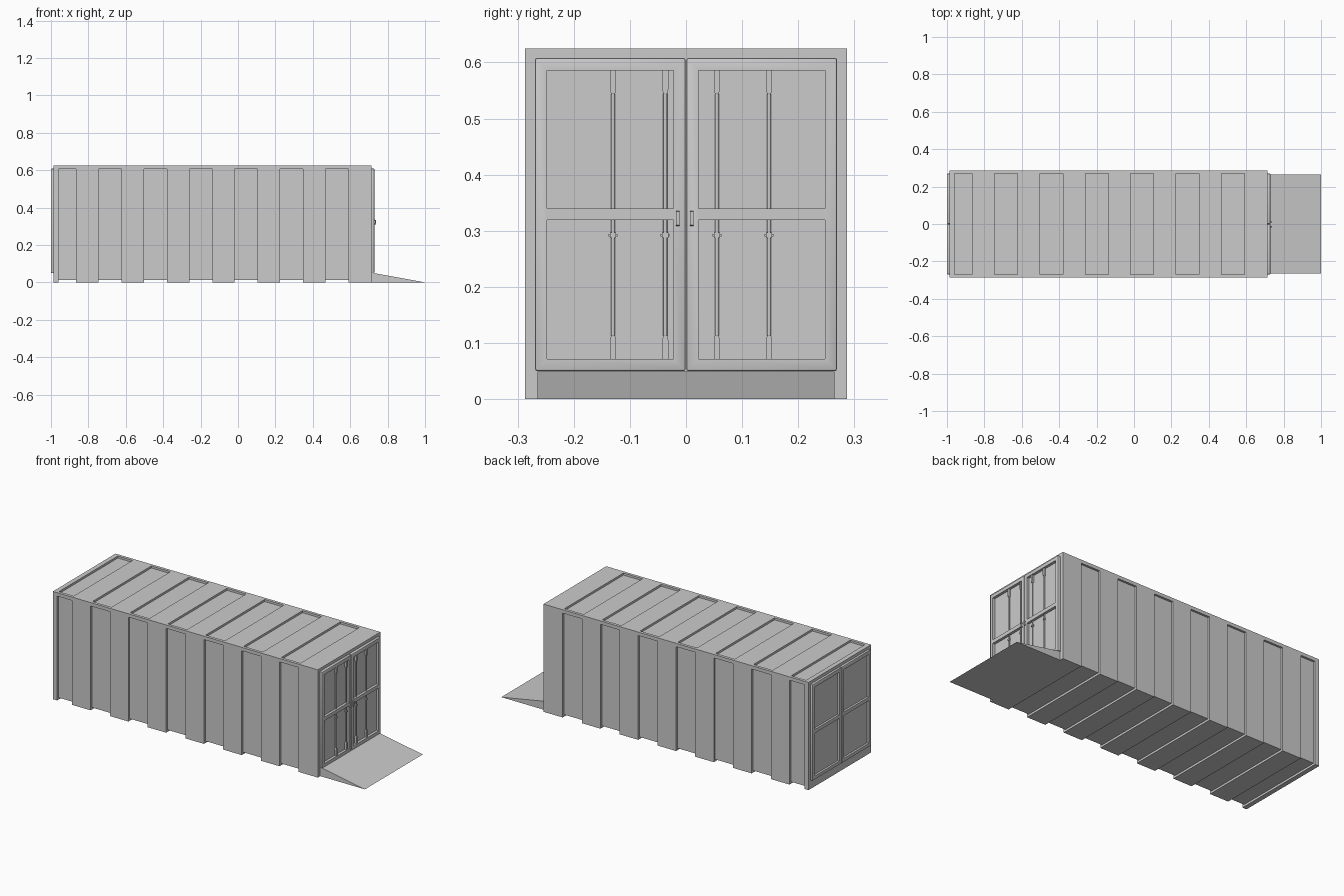
import bpy, bmesh, math
from mathutils import Vector

if "Cube" in bpy.data.objects:
    bpy.data.objects.remove(bpy.data.objects["Cube"])


def prism(name, pts, axis, a, b):
    """Extrude a 2D profile from a to b along 'x' (pts are y,z) or 'y' (pts are x,z)."""
    bm = bmesh.new()
    put = (lambda p, t: (t, p[0], p[1])) if axis == 'x' else (lambda p, t: (p[0], t, p[1]))
    f = bm.faces.new([bm.verts.new(put(p, a)) for p in pts])
    ext = bmesh.ops.extrude_face_region(bm, geom=[f])
    d = Vector((b - a, 0, 0)) if axis == 'x' else Vector((0, b - a, 0))
    bmesh.ops.translate(bm, vec=d, verts=[v for v in ext['geom'] if isinstance(v, bmesh.types.BMVert)])
    bmesh.ops.recalc_face_normals(bm, faces=bm.faces)
    me = bpy.data.meshes.new(name)
    bm.to_mesh(me)
    bm.free()
    ob = bpy.data.objects.new(name, me)
    bpy.context.collection.objects.link(ob)
    return ob


def box(name, x0, x1, y0, y1, z0, z1):
    return prism(name, [(y0, z0), (y1, z0), (y1, z1), (y0, z1)], 'x', x0, x1)


def apply(ob, mod):
    bpy.context.view_layer.objects.active = ob
    bpy.ops.object.modifier_apply(modifier=mod.name)


def cut(ob, cutters):
    for c in cutters:
        c.hide_render = True
        m = ob.modifiers.new("cut", 'BOOLEAN')
        m.operation, m.solver, m.object = 'DIFFERENCE', 'EXACT', c
        apply(ob, m)
        bpy.data.objects.remove(c)


def bevel(ob, w, seg=2):
    m = ob.modifiers.new("bevel", 'BEVEL')
    m.width, m.segments = w, seg
    apply(ob, m)


def smooth(ob):
    bpy.ops.object.select_all(action='DESELECT')
    ob.select_set(True)
    bpy.context.view_layer.objects.active = ob
    bpy.ops.object.shade_smooth_by_angle(angle=math.radians(35))


# container body with seven recessed bays round the sides, floor and roof
W, H = 0.287, 0.625
body = box("container_body", -0.987, 0.713, -W, W, 0, H)
D = 0.012
U = [(-.4, -.1), (.4, -.1), (.4, .605), (W - D, .605), (W - D, D),
     (D - W, D), (D - W, .605), (-.4, .605)]
bays = [(-0.96, -0.865)] + [(-0.745 + i * 0.2425, -0.622 + i * 0.2425) for i in range(6)]
for x0, x1 in bays:
    cut(body, [prism("bay_cutter", U, 'x', x0, x1),
               box("roof_cutter", x0, x1, -.27, .27, H - D, H + .1)])

# door leaves at both ends, each with two sunken panes
panes = [(0.071, 0.319), (0.34, 0.586)]


def leaf(name, end, side):
    xi, xo, xp = (0.705, 0.729, 0.714) if end > 0 else (-0.98, -1.0, -0.988)
    ya, yb = sorted((side * 0.0008, side * 0.269))
    ob = box(name, min(xi, xo), max(xi, xo), ya, yb, 0.05, 0.608)
    bevel(ob, 0.004)
    pa, pb = sorted((side * 0.022, side * 0.248))
    cut(ob, [box("pane_cutter", min(xp, xp + end * .1), max(xp, xp + end * .1), pa, pb, z0, z1)
             for z0, z1 in panes])
    smooth(ob)


for side, label in ((-1, "left"), (1, "right")):
    leaf("front_door_" + label, 1, side)
    leaf("rear_door_" + label, -1, side)

# locking bars with end keepers and guides
for n, y in enumerate((-0.13, -0.037, 0.055, 0.148)):
    bpy.ops.mesh.primitive_cylinder_add(vertices=12, radius=0.0036, depth=0.515,
                                        location=(0.719, y, 0.3285))
    rod = bpy.context.object
    rod.name = f"locking_bar_{n}"
    smooth(rod)
    for tag, z, s in (("top", 0.586, -1), ("bottom", 0.071, 1)):
        prof = [(y - .0055, z), (y + .0055, z), (y + .0055, z + s * .034),
                (y + .0035, z + s * .042), (y - .0035, z + s * .042), (y - .0055, z + s * .034)]
        prism(f"bar_keeper_{tag}_{n}", prof, 'x', 0.712, 0.725)
    box(f"bar_guide_{n}", 0.712, 0.7245, y - .0055, y + .0055, 0.287, 0.297)
    box(f"bar_pin_{n}", 0.716, 0.720, y - .008, y + .008, 0.290, 0.294)

# door handles: a grip standing off on two posts
for n, y in enumerate((-0.0145, 0.0100)):
    prof = [(0.726, .308), (0.737, .310), (0.737, .334), (0.726, .336),
            (0.726, .331), (0.733, .329), (0.733, .315), (0.726, .313)]
    prism(f"door_handle_{n}", prof, 'y', y - .003, y + .003)

# loading ramp
prism("ramp", [(0.71, 0), (1.0, 0), (0.73, 0.049), (0.71, 0.049)], 'y', -0.265, 0.265)
